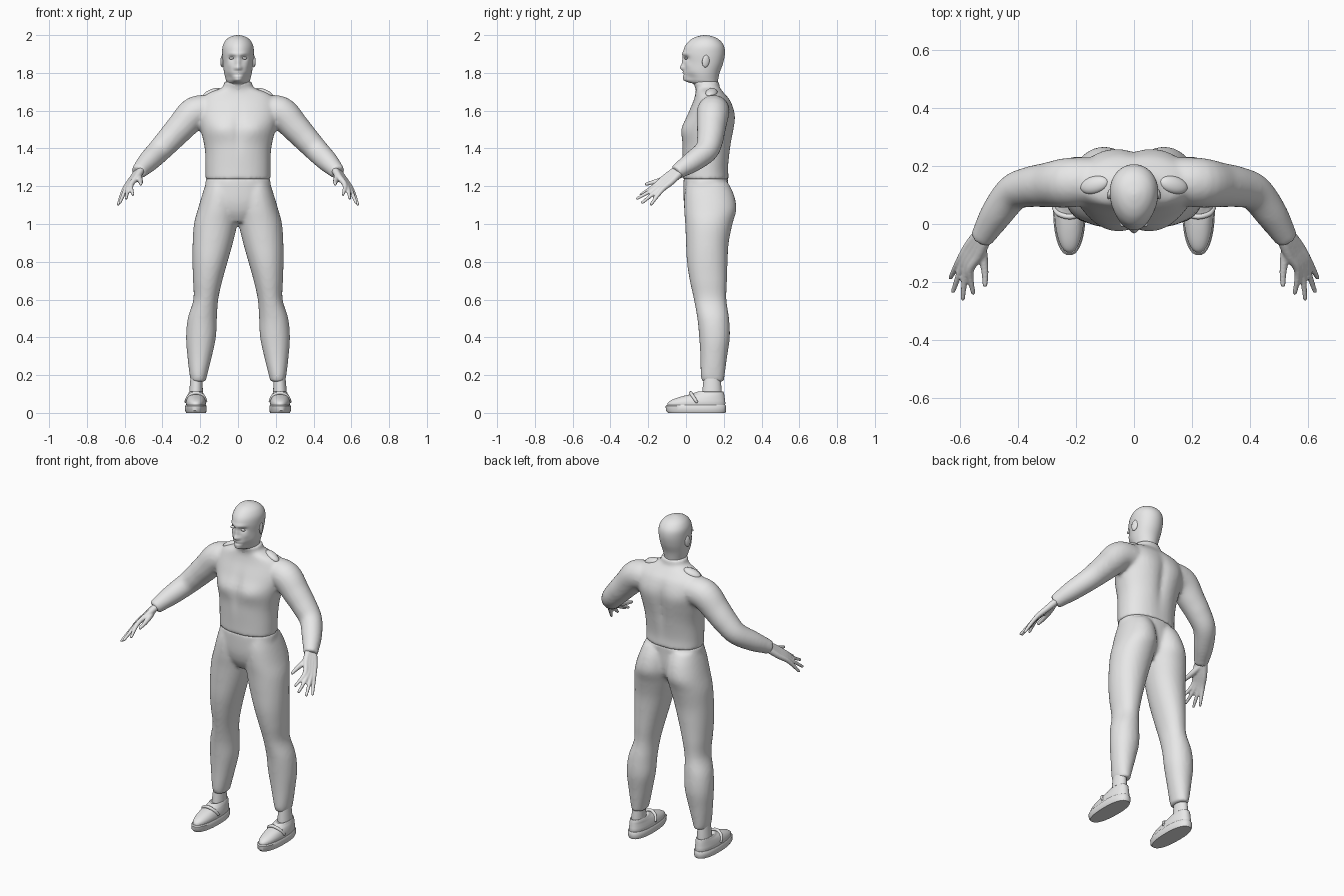
import bpy
import bmesh
import math
from mathutils import Vector, Matrix, Euler

cube = bpy.data.objects.get("Cube")
if cube:
    bpy.data.objects.remove(cube, do_unlink=True)

SIDES = (1, -1)

grey = bpy.data.materials.new("plain grey")
grey.use_nodes = True
grey.diffuse_color = (.8, .8, .8, 1)
grey.node_tree.nodes["Principled BSDF"].inputs["Base Color"].default_value = (.8, .8, .8, 1)


def interpolate(rows, steps):
    """Catmull-Rom interpolation between rows of numbers."""
    result = []
    last = len(rows) - 1
    for i in range(last):
        before, start, end, after = (rows[max(i - 1, 0)], rows[i], rows[i + 1], rows[min(i + 2, last)])
        for step in range(steps):
            t = step / steps
            result.append([
                b + .5 * t * (c - a + t * (2 * a - 5 * b + 4 * c - d + t * (3 * (b - c) + d - a)))
                for a, b, c, d in zip(before, start, end, after)])
    result.append(list(rows[last]))
    return result


def bridge(bm, rings):
    """Join rings of points into one closed skin."""
    loops = [[bm.verts.new(point) for point in ring] for ring in rings]
    count = len(loops[0])
    for low, high in zip(loops, loops[1:]):
        for i in range(count):
            j = (i + 1) % count
            bm.faces.new((low[i], low[j], high[j], high[i]))
    bm.faces.new(loops[0])
    bm.faces.new(loops[-1])


def stack(bm, rows, side=1, power=1.0, egg=0.0, steps=4, segments=40):
    """Level slices: height, inner x, outer x, front y, back y."""
    rings = []
    for z, inner, outer, front, back in interpolate(rows, steps):
        ring = []
        for i in range(segments):
            angle = math.tau * i / segments
            c, s = math.cos(angle), math.sin(angle)
            c = math.copysign(abs(c) ** power, c)
            s = math.copysign(abs(s) ** power, s)
            x = (inner + outer) / 2 + (outer - inner) / 2 * c * (1 + egg * s)
            ring.append((side * x, (front + back) / 2 + (back - front) / 2 * s, z))
        rings.append(ring)
    bridge(bm, rings)


def centred(rows):
    return [(z, -half, half, front, back) for z, half, front, back in rows]


def ellipsoid(bm, centre, size, turn=(0, 0, 0)):
    matrix = (Matrix.Translation(centre) @ Euler(turn).to_matrix().to_4x4()
              @ Matrix.Diagonal((*size, 1)))
    bmesh.ops.create_uvsphere(bm, u_segments=24, v_segments=16, radius=1, matrix=matrix)


def tube(bm, rows, side=1, steps=5, segments=20, round_tip=False):
    """Round limb through points: x, y, z, radius."""
    path = interpolate(rows, steps)
    points = [Vector((side * x, y, z)) for x, y, z, r in path]
    rings = []
    across = None
    for i, point in enumerate(points):
        along = (points[min(i + 1, len(points) - 1)] - points[max(i - 1, 0)]).normalized()
        across = along.orthogonal() if across is None else across - along * across.dot(along)
        across.normalize()
        other = along.cross(across)
        angles = [math.tau * k / segments for k in range(segments)]
        rings.append([point + path[i][3] * (across * math.cos(a) + other * math.sin(a)) for a in angles])
    bridge(bm, rings)
    if round_tip:
        ellipsoid(bm, points[-1], [path[-1][3]] * 3)


def push(bm, centre, radii, offset):
    """Soft sculpting pull, mirrored unless it lies on the middle."""
    for side in SIDES if centre[0] else (1,):
        for vert in bm.verts:
            d = [(vert.co[k] - centre[k] * (side if k == 0 else 1)) / radii[k] for k in range(3)]
            weight = math.exp(-sum(n * n for n in d))
            vert.co += Vector((side * offset[0], offset[1], offset[2])) * weight


def finish(bm, name, voxel=0, relax=0):
    bmesh.ops.recalc_face_normals(bm, faces=bm.faces)
    mesh = bpy.data.meshes.new(name)
    bm.to_mesh(mesh)
    bm.free()
    mesh.materials.append(grey)
    mesh.shade_smooth()
    obj = bpy.data.objects.new(name, mesh)
    bpy.context.collection.objects.link(obj)
    if voxel:
        remesh = obj.modifiers.new("blend", "REMESH")
        remesh.mode = "VOXEL"
        remesh.voxel_size = voxel
        remesh.use_smooth_shade = True
    if relax:
        smooth = obj.modifiers.new("relax", "SMOOTH")
        smooth.factor = .5
        smooth.iterations = relax
    return obj


# Shirt: torso with chest and back modelling, blended with sleeves
bm = bmesh.new()
stack(bm, centred([
    (1.235, .172, -.018, .228), (1.3, .172, -.018, .225), (1.4, .176, -.02, .238),
    (1.5, .198, -.018, .253), (1.58, .215, .008, .257), (1.65, .205, .038, .237),
    (1.69, .165, .05, .205), (1.715, .1, .052, .183), (1.73, .078, .046, .178),
    (1.755, .074, .04, .176)]), power=.9)
push(bm, (.085, 0, 1.5), (.07, .06, .05), (0, -.014, 0))
push(bm, (0, 0, 1.49), (.022, .06, .1), (0, .012, 0))
push(bm, (0, .25, 1.48), (.03, .06, .15), (0, -.016, 0))
push(bm, (.1, .25, 1.56), (.07, .06, .08), (0, .008, 0))
for side in SIDES:
    tube(bm, [
        (.13, .15, 1.6, .08), (.225, .143, 1.59, .086), (.3, .135, 1.515, .077),
        (.36, .128, 1.45, .07), (.418, .108, 1.388, .063), (.475, .035, 1.33, .056),
        (.515, -.03, 1.288, .044), (.528, -.052, 1.272, .04)], side, segments=32)
finish(bm, "shirt", .01, 6)

# Shoulder patches
bm = bmesh.new()
for side in SIDES:
    ellipsoid(bm, (side * .137, .135, 1.694), (.052, .03, .02), (-.2, side * .35, side * -.25))
finish(bm, "shoulder_patches")

# Trousers: pelvis blended with two legs
bm = bmesh.new()
stack(bm, centred([
    (1.245, .168, -.012, .222), (1.2, .175, -.014, .222), (1.12, .18, -.012, .222),
    (1.06, .15, .002, .21), (1.01, .06, .03, .17)]), power=.9)
for side in SIDES:
    stack(bm, [
        (1.22, .01, .168, .005, .222), (1.16, .0, .188, -.008, .252), (1.08, -.004, .212, -.01, .267),
        (1.0, .004, .233, -.004, .246), (.9, .027, .24, 0, .226), (.8, .055, .241, .005, .22),
        (.7, .083, .238, .02, .217), (.6, .105, .236, .042, .214), (.5, .112, .266, .06, .228),
        (.4, .117, .275, .07, .232), (.3, .138, .268, .076, .218), (.2, .163, .256, .078, .205),
        (.165, .172, .247, .085, .2)], side, power=.95)
finish(bm, "trousers", .01, 5)

# Head and neck, with brow, sockets, nose, mouth, chin and ears
bm = bmesh.new()
stack(bm, centred([
    (1.69, .064, .055, .17), (1.738, .063, .042, .168), (1.75, .06, .012, .168),
    (1.765, .065, -.01, .17), (1.8, .073, -.013, .178), (1.85, .079, -.01, .196),
    (1.9, .083, -.016, .206), (1.94, .081, -.006, .202), (1.97, .067, .018, .182),
    (1.988, .046, .047, .155), (1.997, .022, .077, .125), (2.0, .004, .098, .105)]),
    egg=.12, steps=6, segments=72)
push(bm, (.065, 0, 1.765), (.035, .05, .03), (-.014, .006, .006))
push(bm, (.034, -.008, 1.878), (.02, .03, .013), (0, .014, 0))
push(bm, (.03, -.012, 1.9), (.03, .03, .01), (0, -.006, 0))
push(bm, (.045, 0, 1.84), (.02, .03, .018), (.003, -.003, 0))
push(bm, (0, -.012, 1.85), (.012, .04, .03), (0, -.012, 0))
push(bm, (0, -.016, 1.827), (.014, .04, .012), (0, -.016, 0))
push(bm, (.015, -.014, 1.825), (.008, .03, .008), (0, -.008, 0))
push(bm, (0, -.013, 1.799), (.026, .03, .006), (0, -.005, 0))
push(bm, (0, -.013, 1.791), (.026, .03, .004), (0, .006, 0))
push(bm, (0, -.012, 1.782), (.022, .03, .006), (0, -.004, 0))
push(bm, (0, -.01, 1.762), (.025, .04, .012), (0, -.006, 0))
for side in SIDES:
    ellipsoid(bm, (side * .083, .105, 1.862), (.009, .02, .033), (-.15, 0, side * .3))
    ellipsoid(bm, (side * .036, -.001, 1.878), (.013, .009, .007))
finish(bm, "head")

# Hands: four fingers fanned from the wrist, plus a thumb
fan = Vector((.66, .59, -.46))
knuckle_middle = Vector((.585, -.145, 1.192))
tips = [(.556, -.238, 1.156), (.592, -.258, 1.135), (.625, -.232, 1.113), (.634, -.185, 1.104)]
for side, label in zip(SIDES, ("left", "right")):
    bm = bmesh.new()
    for k, tip in enumerate(tips):
        spread = k - 1.5
        knuckle = knuckle_middle + fan * spread * .019
        wrist = Vector((.522, -.04, 1.28)) + fan * spread * .011
        palm = (wrist + knuckle) / 2 + fan * spread * .003
        tube(bm, [(*wrist, .02), (*palm, .017), (*knuckle, .013), (*tip, .008)],
             side, round_tip=True)
    tube(bm, [(.53, -.06, 1.262, .018), (.521, -.115, 1.238, .016),
              (.515, -.17, 1.222, .012), (.515, -.21, 1.212, .009)], side, round_tip=True)
    finish(bm, label + "_hand", .005, 3)

# Ankles, shoes, straps and soles
for side, label in zip(SIDES, ("left", "right")):
    bm = bmesh.new()
    stack(bm, [(.04, .185, .26, .08, .19), (.1, .186, .259, .085, .19), (.2, .188, .25, .095, .182)], side)
    finish(bm, label + "_ankle")

    bm = bmesh.new()
    stack(bm, [
        (.035, .172, .274, -.1, .207), (.055, .17, .276, -.095, .208), (.072, .173, .273, -.068, .206),
        (.088, .178, .268, -.02, .204), (.1, .182, .263, .03, .202), (.112, .188, .258, .06, .198),
        (.106, .198, .25, .075, .188)], side, power=.9, egg=.06)
    finish(bm, label + "_shoe")

    bm = bmesh.new()
    tube(bm, [(.17, .055, .06, .008), (.185, .035, .09, .009), (.222, .025, .106, .009),
              (.26, .035, .09, .009), (.275, .055, .06, .008)], side, round_tip=True)
    finish(bm, label + "_strap")

    bm = bmesh.new()
    stack(bm, [(0, .17, .275, -.095, .208), (.012, .166, .28, -.106, .213), (.036, .166, .28, -.108, .213),
               (.042, .17, .276, -.102, .209)], side, power=.85, egg=.05, steps=1)
    sole = finish(bm, label + "_sole")
    bpy.ops.object.select_all(action="DESELECT")
    sole.select_set(True)
    bpy.context.view_layer.objects.active = sole
    bpy.ops.object.shade_smooth_by_angle(angle=math.radians(35))
